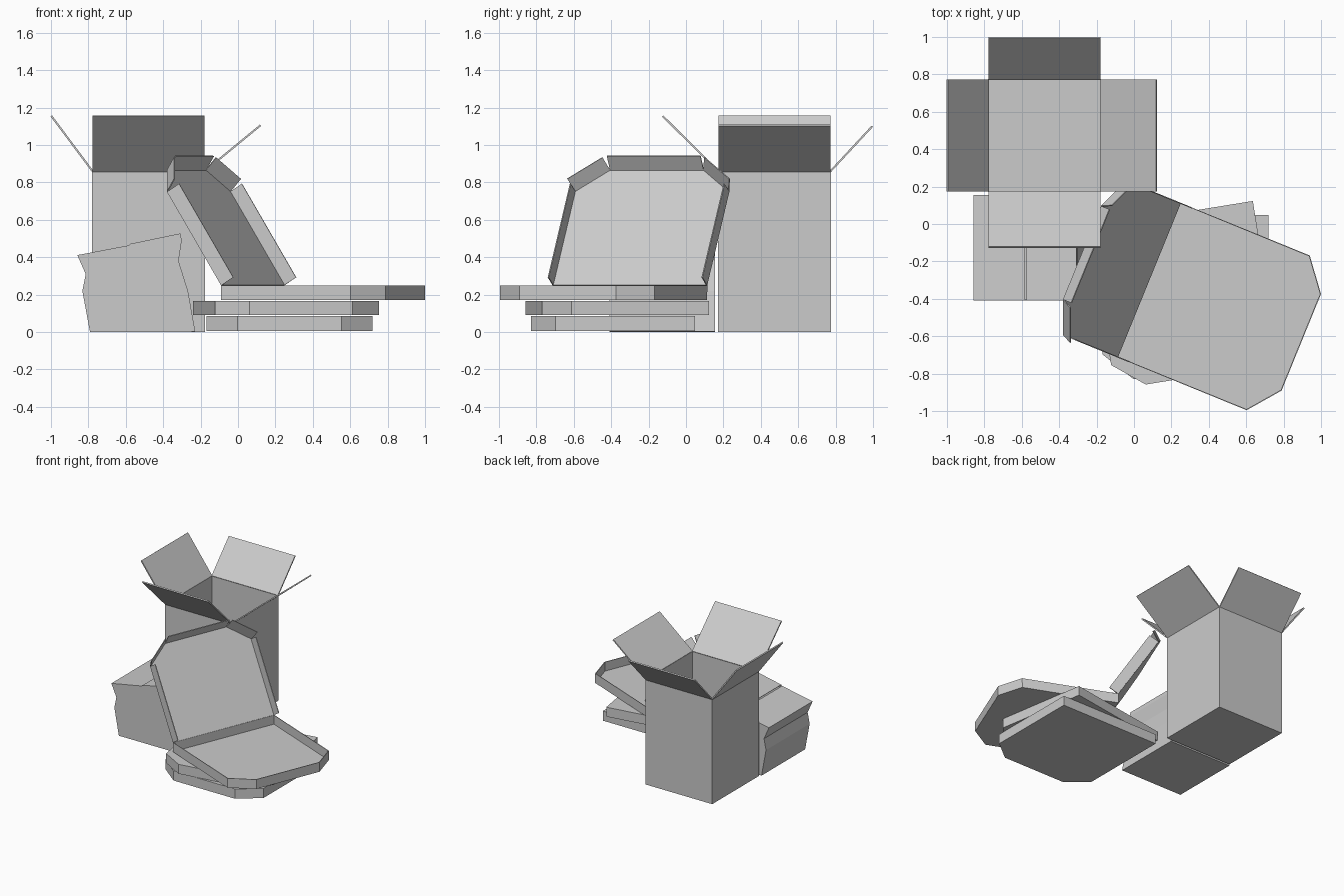
import bpy, bmesh, math
from mathutils import Vector, Matrix

if "Cube" in bpy.data.objects:
    bpy.data.objects.remove(bpy.data.objects["Cube"])

T = 0.006  # cardboard thickness


def make(name, faces, thick=T, loc=(0, 0, 0), rot=0.0):
    """Mesh from polygons given as coordinates; shared corners are welded."""
    bm = bmesh.new()
    for f in faces:
        bm.faces.new([bm.verts.new(p) for p in f])
    bmesh.ops.remove_doubles(bm, verts=bm.verts[:], dist=1e-4)
    bmesh.ops.recalc_face_normals(bm, faces=bm.faces[:])
    me = bpy.data.meshes.new(name)
    bm.to_mesh(me)
    bm.free()
    ob = bpy.data.objects.new(name, me)
    bpy.context.collection.objects.link(ob)
    ob.location = loc
    ob.rotation_euler.z = rot
    if thick:
        m = ob.modifiers.new("card", 'SOLIDIFY')
        m.thickness = thick
        m.offset = 0
    return ob


def prism(outline, z0, z1, lid=True):
    """Floor, walls and optionally a top over a plan outline."""
    n = len(outline)
    lo = [(x, y, z0) for x, y in outline]
    hi = [(x, y, z1) for x, y in outline]
    faces = [lo[::-1]] + [(lo[i], lo[(i + 1) % n], hi[(i + 1) % n], hi[i]) for i in range(n)]
    return faces + [hi] if lid else faces


def tray_outline(w, side, f, depth):
    """Square back, two cut corners at the front (-y); hinge at y = 0."""
    return [(w, 0), (-w, 0), (-w, -side), (-f, -depth), (f, -depth), (w, -side)]


# Tall open box with four raised flaps
x0, x1, y0, y1, h = -0.778, -0.178, 0.173, 0.773, 0.86
make("tall_box", prism([(x0, y0), (x1, y0), (x1, y1), (x0, y1)], T / 2, h, lid=False))
flaps = {
    "left": ((x0, y0, h), (x0, y1, h), (-0.22, 0, 0.295)),
    "right": ((x1, y0, h), (x1, y1, h), (0.298, 0, 0.245)),
    "front": ((x0, y0, h), (x1, y0, h), (0, -0.298, 0.295)),
    "back": ((x0, y1, h), (x1, y1, h), (0, 0.223, 0.24)),
}
for side, (a, b, d) in flaps.items():
    a, b, d = Vector(a), Vector(b), Vector(d)
    make("tall_box_flap_" + side, [(a, b, b + d, a + d)], 0.01)

# Crumpled closed box: buckled profile with an open seam on top
profile = [(-0.575, 0.47), (-0.31, 0.525), (-0.303, 0.49), (-0.32, 0.38), (-0.27, 0.22),
           (-0.23, 0.003), (-0.79, 0.003), (-0.83, 0.22), (-0.812, 0.31), (-0.857, 0.41), (-0.582, 0.462)]
fy, by = -0.407, 0.153
front = [(x, fy, z) for x, z in profile]
back = [(x, by, z) for x, z in profile]
strips = [(front[i], front[i + 1], back[i + 1], back[i]) for i in range(len(profile) - 1)]
make("crumpled_box", strips + [front, back[::-1]])

# Two closed takeaway boxes stacked at different angles
plan = tray_outline(0.444, 0.745, 0.278, 0.877)
make("bottom_takeaway_box", prism(plan, 0.006, 0.085), 0, (0.275, 0.048, 0))
make("middle_takeaway_box", prism(plan, 0.09, 0.167), 0, (0.197, 0.052, 0), math.radians(9.2))

# Open takeaway box on top
hinge, turn = (0.08, -0.30, 0), math.radians(67.8)
make("open_box_tray", prism(plan, 0.174, 0.25, lid=False), T, hinge, turn)

# Its lid, leaning back from the hinge, with separate splayed flanges
tilt = math.radians(58)
lean = Matrix.Translation((0, 0, 0.25)) @ Matrix.Rotation(tilt, 4, 'X')
lid = [Vector((x, -y, 0)) for x, y in tray_outline(0.444, 0.59, 0.27, 0.725)]
make("open_box_lid", [[lean @ p for p in lid]], T, hinge, turn)
names = ["side_left", "corner_left", "front", "corner_right", "side_right"]
for k, name in enumerate(names):
    a, b = lid[(k + 1) % 6], lid[(k + 2) % 6]
    e = (b - a).normalized()
    out = Vector((-e.y, e.x, 0))
    if out.dot((a + b) / 2 - Vector((0, 0.35, 0))) < 0:
        out = -out
    # the lid's inner side is +z here, facing the tray
    d = out * (0.0 if "side" in name else 0.04) + Vector((0, 0, 0.08))
    make("lid_flange_" + name, [[lean @ p for p in (a, b, b + d, a + d)]], T, hinge, turn)
